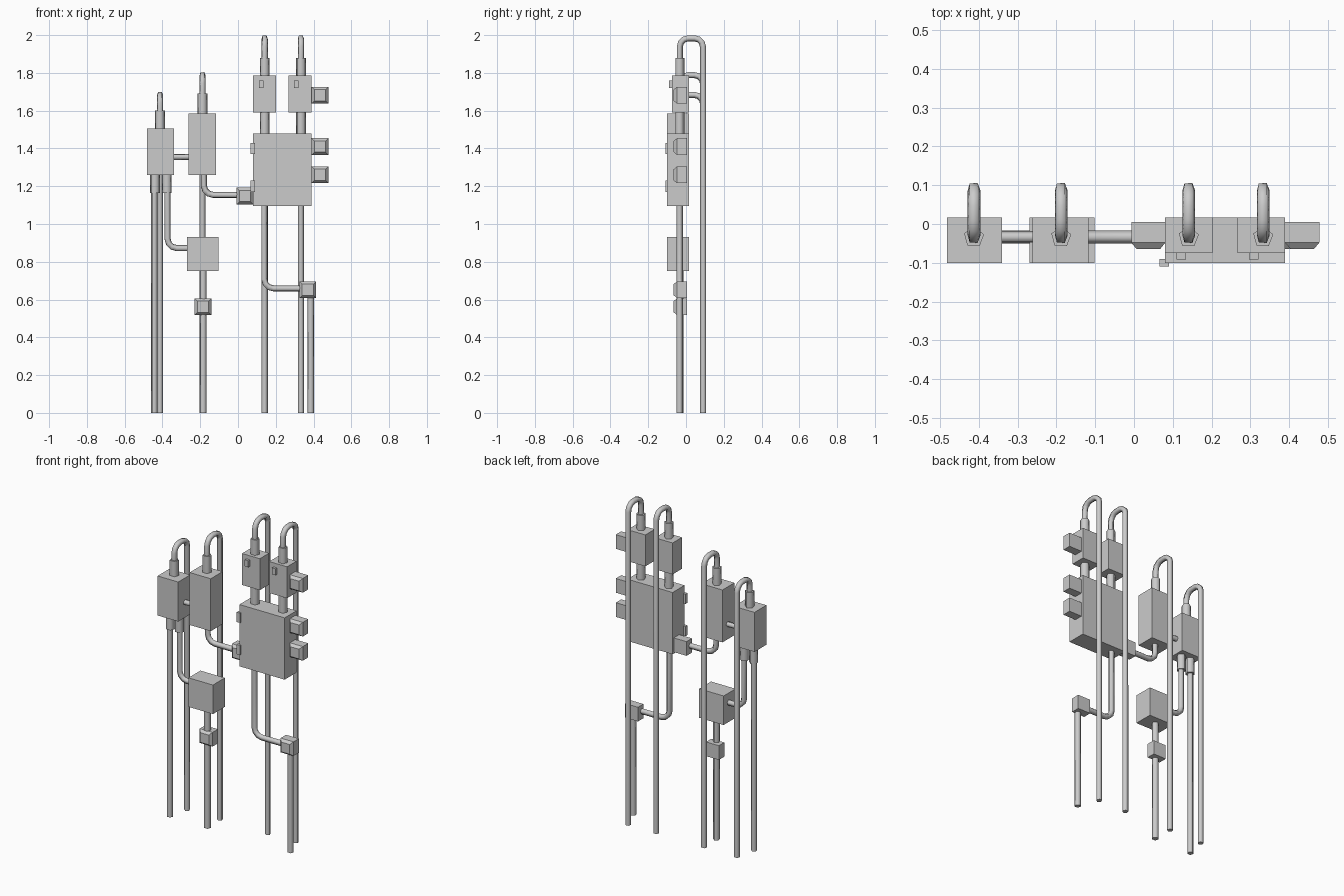
import bpy, bmesh, math
from mathutils import Vector

if "Cube" in bpy.data.objects:
    bpy.data.objects.remove(bpy.data.objects["Cube"])

PIPE_Y, BACK_Y = -0.034, 0.091
SIDES = 5


def finish(name, bm, smooth=False):
    bmesh.ops.recalc_face_normals(bm, faces=bm.faces)
    me = bpy.data.meshes.new(name)
    bm.to_mesh(me)
    bm.free()
    ob = bpy.data.objects.new(name, me)
    bpy.context.collection.objects.link(ob)
    if smooth:
        bpy.ops.object.select_all(action='DESELECT')
        ob.select_set(True)
        bpy.context.view_layer.objects.active = ob
        bpy.ops.object.shade_smooth_by_angle(angle=math.radians(80))
    return ob


def box(name, x0, x1, y0, y1, z0, z1):
    bm = bmesh.new()
    bmesh.ops.create_cube(bm, size=1)
    for v in bm.verts:
        v.co = Vector((x1 if v.co.x > 0 else x0,
                       y1 if v.co.y > 0 else y0,
                       z1 if v.co.z > 0 else z0))
    return bm and finish(name, bm)


def junction_box(name, x, z, w=0.088):
    """Small box whose front lid tapers inward."""
    bm = bmesh.new()
    rings = []
    for y, h in ((0.005, w / 2), (-0.048, w / 2), (-0.065, w / 2 - 0.014)):
        rings.append([bm.verts.new((x + sx * h, y, z + sz * h))
                      for sx, sz in ((-1, -1), (1, -1), (1, 1), (-1, 1))])
    for a, b in zip(rings, rings[1:]):
        for i in range(4):
            j = (i + 1) % 4
            bm.faces.new((a[i], a[j], b[j], b[i]))
    bm.faces.new(rings[0])
    bm.faces.new(rings[-1])
    return finish(name, bm)


def rounded(points, radius, segs=3):
    """Replace the corners of a right-angled path by arcs."""
    pts = [Vector(p) for p in points]
    out = [pts[0]]
    for a, p, b in zip(pts, pts[1:], pts[2:]):
        d0, d1 = (a - p).normalized(), (b - p).normalized()
        centre = p + (d0 + d1) * radius
        for i in range(segs + 1):
            t = math.pi / 2 * i / segs
            out.append(centre - d1 * radius * math.cos(t) - d0 * radius * math.sin(t))
    return out + [pts[-1]]


def pipe(name, path, r=0.018):
    """Sweep a low-sided ring along a path."""
    pts = [Vector(p) for p in path]
    dirs = [(b - a).normalized() for a, b in zip(pts, pts[1:])]
    tans = [dirs[0]] + [(a + b).normalized() for a, b in zip(dirs, dirs[1:])] + [dirs[-1]]
    q = Vector((0, 0, 1)).rotation_difference(tans[0])
    bm = bmesh.new()
    rings = []
    for i, p in enumerate(pts):
        if i:
            q = tans[i - 1].rotation_difference(tans[i]) @ q
        ring = []
        for k in range(SIDES):
            a = 2 * math.pi * k / SIDES + math.radians(15)
            ring.append(bm.verts.new(p + q @ Vector((math.cos(a) * r, math.sin(a) * r, 0))))
        rings.append(ring)
    for a, b in zip(rings, rings[1:]):
        for i in range(SIDES):
            j = (i + 1) % SIDES
            bm.faces.new((a[i], a[j], b[j], b[i]))
    bm.faces.new(rings[0])
    bm.faces.new(rings[-1])
    return finish(name, bm, True)


def riser(name, x, z0, z1, r=0.018):
    return pipe(name, [(x, PIPE_Y, z0), (x, PIPE_Y, z1)], r)


# Cabinets
box("left_cabinet", -0.482, -0.34, -0.1, 0.017, 1.26, 1.505)
box("tall_cabinet", -0.262, -0.117, -0.1, 0.017, 1.26, 1.585)
box("lower_cabinet", -0.27, -0.102, -0.1, 0.017, 0.75, 0.93)
box("main_cabinet", 0.08, 0.39, -0.1, 0.017, 1.095, 1.478)
for i, x in enumerate((0.08, 0.267)):
    box(f"switch_box_{i}", x, x + 0.122, -0.075, 0.017, 1.59, 1.785)
    box(f"switch_lever_{i}", x + 0.03, x + 0.054, -0.091, -0.07, 1.72, 1.76)
for i, z in enumerate((1.40, 1.20)):
    box(f"main_cabinet_latch_{i}", 0.066, 0.09, -0.109, -0.09, z - 0.03, z + 0.03)

# Junction boxes
for i, (x, z) in enumerate(((0.434, 1.682), (0.434, 1.41), (0.434, 1.26),
                            (0.037, 1.148), (0.37, 0.652), (-0.185, 0.562))):
    junction_box(f"junction_box_{i}", x, z)

# Hooked pipes: out of the cabinet top, over, and down the back to the ground
for i, (x, base, sleeve, top) in enumerate(((-0.413, 1.5, 1.60, 1.70),
                                            (-0.188, 1.58, 1.69, 1.805),
                                            (0.141, 1.78, 1.88, 2.0),
                                            (0.333, 1.78, 1.88, 2.0))):
    riser(f"top_sleeve_{i}", x, base, sleeve, 0.027)
    z = top - 0.016
    pipe(f"hooked_pipe_{i}", rounded([(x, PIPE_Y, sleeve - 0.01), (x, PIPE_Y, z),
                                      (x, BACK_Y, z), (x, BACK_Y, 0)], 0.045), 0.0175)

# Sleeves between cabinets and below the left one
for i, x in enumerate((0.141, 0.333)):
    riser(f"switch_sleeve_{i}", x, 1.47, 1.6, 0.027)
for i, x in enumerate((-0.44, -0.377)):
    riser(f"bottom_sleeve_{i}", x, 1.165, 1.27, 0.027)

# Straight pipes to the ground
riser("left_ground_pipe", -0.443, 0, 1.18)
riser("centre_ground_pipe", -0.185, 0, 0.76, 0.02)
riser("right_ground_pipe", 0.385, 0, 0.63)

# Horizontal link and elbow pipes
pipe("cabinet_link", [(-0.35, PIPE_Y, 1.355), (-0.25, PIPE_Y, 1.355)], 0.016)
for name, x, z0, z1, x1 in (("left_elbow", -0.374, 1.18, 0.871, -0.26),
                            ("centre_elbow", -0.182, 1.27, 1.153, 0.0),
                            ("right_elbow", 0.138, 1.11, 0.658, 0.335)):
    pipe(name, rounded([(x, PIPE_Y, z0), (x, PIPE_Y, z1), (x1, PIPE_Y, z1)], 0.05), 0.0175)
